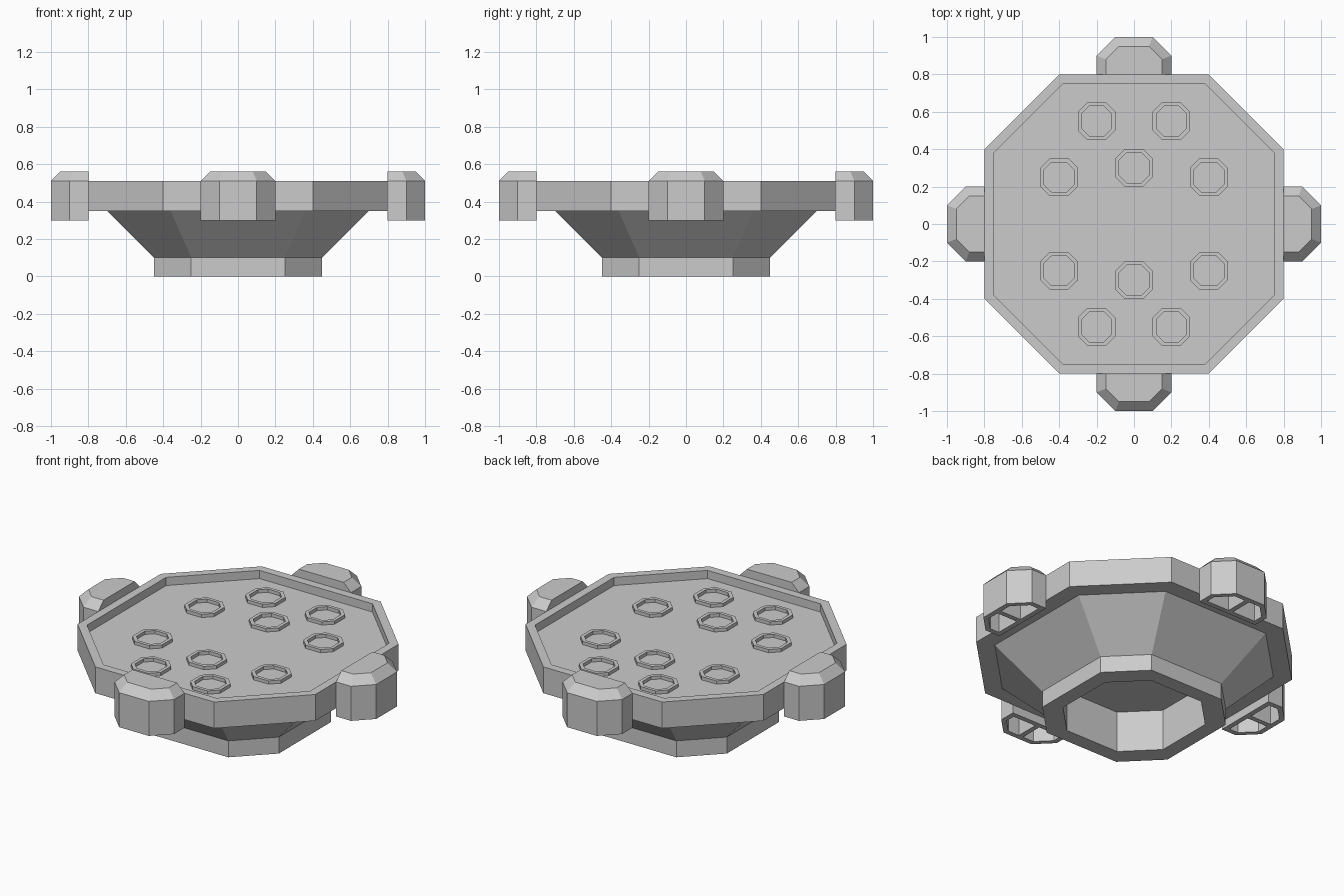
import bpy, bmesh
from math import pi
from mathutils import Matrix

if "Cube" in bpy.data.objects:
    bpy.data.objects.remove(bpy.data.objects["Cube"])


def octagon(a, b, z, cx=0.0, cy=0.0):
    """Chamfered square: half width a, half length b of each straight side."""
    pts = [(a, -b), (a, b), (b, a), (-b, a), (-a, b), (-a, -b), (-b, -a), (b, -a)]
    return [(cx + x, cy + y, z) for x, y in pts]


def half_octagon(w, c, back, shoulder, tip, z):
    pts = [(w, back), (w, shoulder), (c, tip), (-c, tip), (-w, shoulder), (-w, back)]
    return [(x, y, z) for x, y in pts]


def loft(name, loops, cap_start=True, cap_end=True, closed=False, turn=0.0):
    bm = bmesh.new()
    rings = [[bm.verts.new(p) for p in loop] for loop in loops]
    pairs = list(zip(rings, rings[1:]))
    if closed:
        pairs.append((rings[-1], rings[0]))
    for r0, r1 in pairs:
        n = len(r0)
        for i in range(n):
            j = (i + 1) % n
            bm.faces.new((r0[i], r0[j], r1[j], r1[i]))
    if cap_start and not closed:
        bm.faces.new(rings[0][::-1])
    if cap_end and not closed:
        bm.faces.new(rings[-1])
    bm.transform(Matrix.Rotation(turn, 4, 'Z'))
    me = bpy.data.meshes.new(name)
    bm.to_mesh(me)
    bm.free()
    ob = bpy.data.objects.new(name, me)
    bpy.context.collection.objects.link(ob)
    return ob


# Hollow foot flaring up into the underside of the tray
loft("pedestal", [octagon(*p) for p in (
    (.36, .18, .25), (.36, .18, 0), (.45, .25, 0), (.45, .25, .10), (.70, .36, .35))],
    cap_end=False)

# Octagonal tray with a raised rim and recessed floor
loft("tray", [octagon(*p) for p in (
    (.70, .36, .35), (.80, .40, .35), (.80, .40, .51), (.75, .38, .51), (.75, .38, .46))],
    cap_start=False)

# Raised rings on the tray floor, mirrored front to back
for side in (-1, 1):
    for x, y in ((-.2, .55), (.2, .55), (0, .3), (-.4, .25), (.4, .25)):
        loft("floor_ring", [octagon(a, b, z, x, y * side) for a, b, z in (
            (.10, .05, .46), (.10, .05, .48), (.08, .04, .48), (.08, .04, .46))],
            closed=True)

# Four side pods, hollow underneath with a dividing rib
for k in range(4):
    loft("side_pod", [half_octagon(*p) for p in (
        (.17, .09, .83, .89, .97, .45), (.17, .09, .83, .89, .97, .30),
        (.20, .10, .80, .90, 1.0, .30), (.20, .10, .80, .90, 1.0, .51),
        (.15, .08, .80, .88, .95, .56))], turn=k * pi / 2)
    loft("pod_rib", [[(.015, .83, z), (.015, .97, z), (-.015, .97, z), (-.015, .83, z)]
                     for z in (.30, .45)], turn=k * pi / 2)
